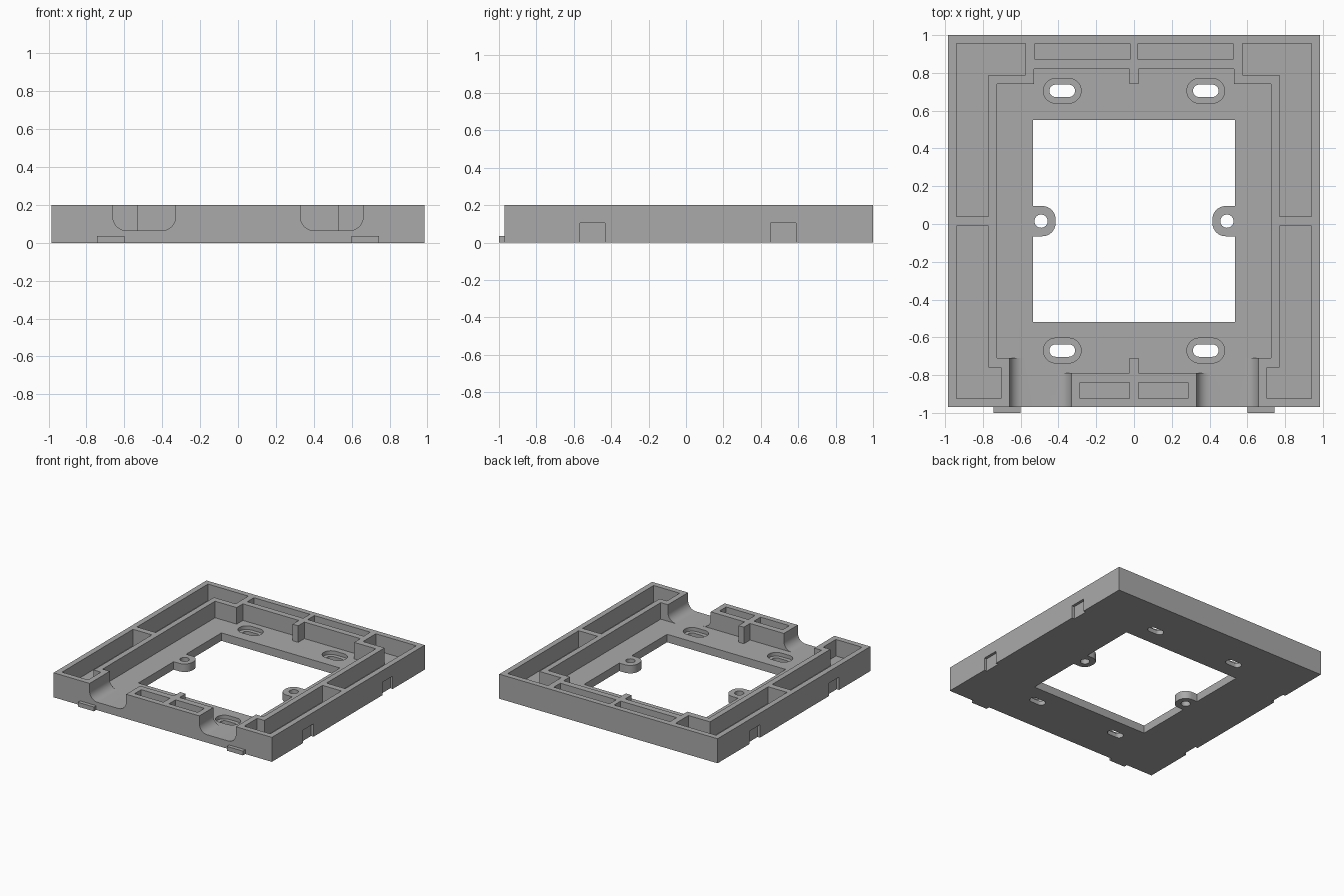
import bpy, bmesh, math

if "Cube" in bpy.data.objects:
    bpy.data.objects.remove(bpy.data.objects["Cube"])

grey = bpy.data.materials.new("plain grey")
grey.diffuse_color = (0.4, 0.4, 0.4, 1)
grey.use_nodes = True
grey.node_tree.nodes["Principled BSDF"].inputs["Base Color"].default_value = grey.diffuse_color
FLOOR, TOP = 0.065, 0.2


def prism(name, pts, lo, hi, axis='Z'):
    """Extrude an outline along z, or an (x, z) outline along y."""
    bm = bmesh.new()
    at = (lambda a, b, h: (a, b, h)) if axis == 'Z' else (lambda a, b, h: (a, h, b))
    face = bm.faces.new([bm.verts.new(at(a, b, lo)) for a, b in pts])
    ext = bmesh.ops.extrude_face_region(bm, geom=[face])
    d = (0, 0, hi - lo) if axis == 'Z' else (0, hi - lo, 0)
    bmesh.ops.translate(bm, vec=d, verts=[v for v in ext['geom'] if isinstance(v, bmesh.types.BMVert)])
    bmesh.ops.recalc_face_normals(bm, faces=bm.faces)
    me = bpy.data.meshes.new(name)
    bm.to_mesh(me)
    bm.free()
    me.materials.append(grey)
    ob = bpy.data.objects.new(name, me)
    bpy.context.collection.objects.link(ob)
    return ob


def rect(x0, x1, y0, y1):
    return [(x0, y0), (x1, y0), (x1, y1), (x0, y1)]


def arc(cx, cy, r, a0, a1, n=8):
    return [(cx + r * math.cos(math.radians(a0 + (a1 - a0) * i / n)),
             cy + r * math.sin(math.radians(a0 + (a1 - a0) * i / n))) for i in range(n + 1)]


def slot(cx, cy, half, r):
    return arc(cx + half - r, cy, r, -90, 90, 14) + arc(cx - half + r, cy, r, 90, 270, 14)


def flip(pts):
    return [(-x, y) for x, y in reversed(pts)]


frame = prism("mounting_frame", rect(-0.985, 0.985, -0.97, 1.0), 0, TOP)


def cut(pts, lo, hi, axis='Z'):
    cutter = prism("cutter", pts, lo, hi, axis)
    cutter.hide_render = True
    mod = frame.modifiers.new("cut", 'BOOLEAN')
    mod.operation, mod.solver, mod.object = 'DIFFERENCE', 'EXACT', cutter
    bpy.context.view_layer.objects.active = frame
    bpy.ops.object.modifier_apply(modifier=mod.name)
    bpy.data.objects.remove(cutter)


# central recess with stepped back corners and two centre ribs
half = [(0.025, -0.71), (0.025, -0.79), (0.5, -0.79), (0.5, -0.71), (0.725, -0.71),
        (0.725, 0.74), (0.53, 0.74), (0.53, 0.82), (0.025, 0.82), (0.025, 0.74)]
cut(half + flip(half), FLOOR, 0.4)

# window with two rounded screw ears
ear = [(0.535, -0.065)] + arc(0.485, 0.005, 0.07, 270, 180) + arc(0.485, 0.025, 0.07, 180, 90) + [(0.535, 0.095)]
side = [(0.535, -0.52)] + ear + [(0.535, 0.55)]
cut(side + flip(side), -0.1, 0.3)

# cable channels with rounded bottoms
channel = ([(0.33, 0.4)] + arc(0.40, FLOOR + 0.07, 0.07, 180, 270)
           + arc(0.59, FLOOR + 0.07, 0.07, 270, 360) + [(0.66, 0.4)])
pockets = [
    [(0.77, 0.04), (0.94, 0.04), (0.94, 0.955), (0.575, 0.955), (0.575, 0.79), (0.77, 0.79)],
    [(0.77, -0.01), (0.77, -0.76), (0.705, -0.76), (0.705, -0.925), (0.94, -0.925), (0.94, -0.01)],
    rect(0.02, 0.525, 0.87, 0.955),
    rect(0.025, 0.285, -0.925, -0.84),
]
for mirror in (lambda p: p, flip):
    cut(mirror(channel), -1.1, -0.70, 'Y')
    # hollow pockets in the rim
    for p in pockets:
        cut(mirror(p), FLOOR, 0.4)
    # counterbored slots
    for y in (0.705, -0.67):
        cut(mirror(slot(0.38, y, 0.10, 0.066)), 0.035, 0.3)
        cut(mirror(slot(0.38, y, 0.068, 0.033)), -0.1, 0.3)
    # screw holes in the ears
    cut(mirror(arc(0.492, 0.015, 0.035, 0, 345, 23)), -0.1, 0.3)
    # clip notches in the outer side walls
    for y in (-0.50, 0.52):
        cut(mirror(rect(0.963, 1.1, y - 0.067, y + 0.067)), -0.1, 0.105)
    # front tabs
    prism("front_tab", mirror(rect(0.60, 0.745, -1.0, -0.97)), 0, 0.035)

bpy.ops.object.select_all(action='DESELECT')
frame.select_set(True)
bpy.context.view_layer.objects.active = frame
bpy.ops.object.shade_smooth_by_angle(angle=math.radians(30))
